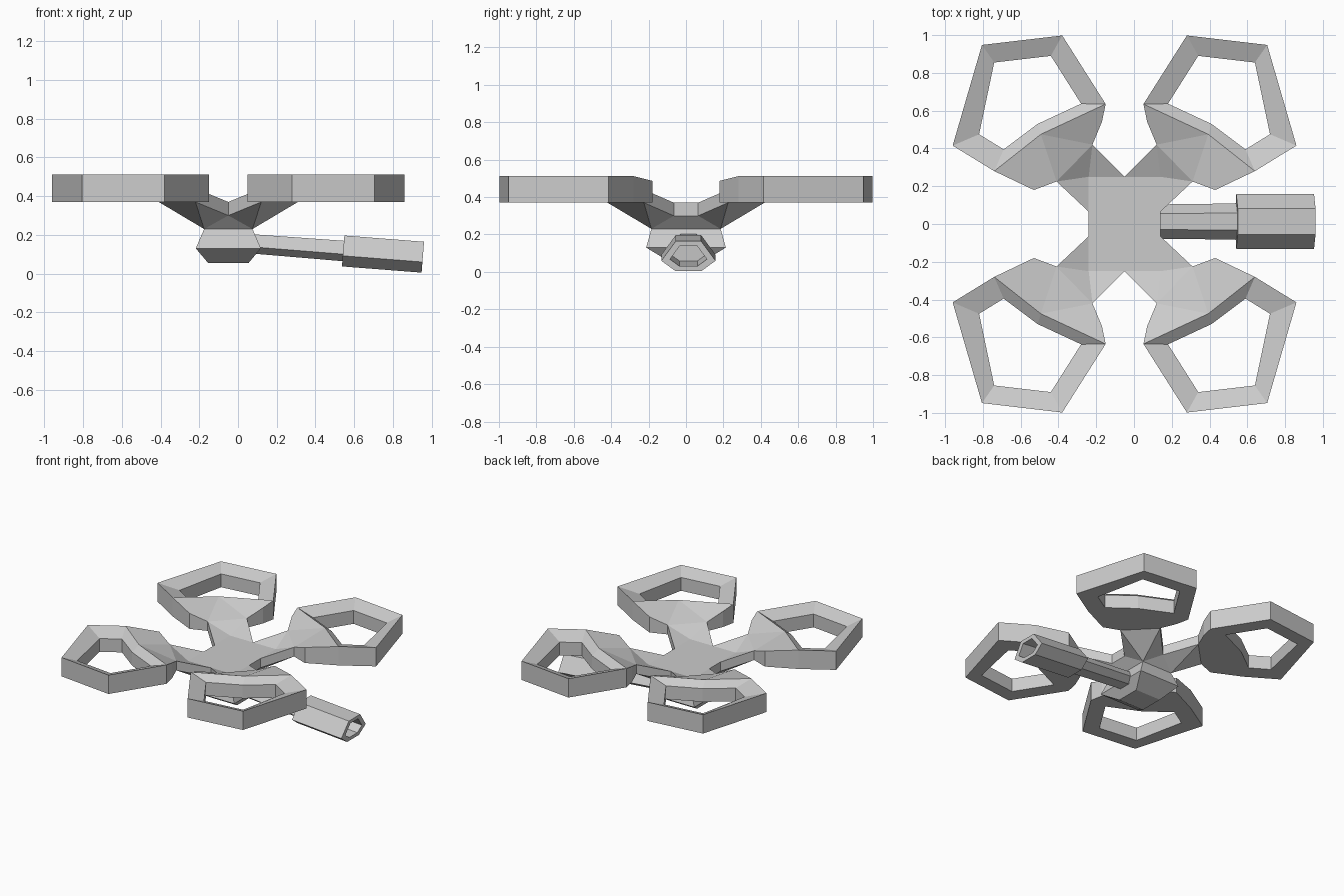
import bpy, bmesh
from math import atan
from mathutils import Vector

if "Cube" in bpy.data.objects:
    bpy.data.objects.remove(bpy.data.objects["Cube"])

CX = -0.05                       # centre of the airframe in x


def new_object(name, bm, location):
    bmesh.ops.recalc_face_normals(bm, faces=bm.faces[:])
    mesh = bpy.data.meshes.new(name)
    bm.to_mesh(mesh)
    bm.free()
    ob = bpy.data.objects.new(name, mesh)
    ob.location = location
    bpy.context.collection.objects.link(ob)
    return ob


def loft(bm, loops, cap_start=True, cap_end=True):
    rings = [[bm.verts.new(p) for p in loop] for loop in loops]
    n = len(rings[0])
    for a, b in zip(rings, rings[1:]):
        for i in range(n):
            j = (i + 1) % n
            bm.faces.new((a[i], a[j], b[j], b[i]))
    if cap_start:
        bm.faces.new(rings[0])
    if cap_end:
        bm.faces.new(rings[-1])


# One quarter of the airframe: rotor guard, pad, arm and deck, mirrored twice
TOP, LIP, LOW = 0.512, 0.47, 0.37
plan = {'A': (.10, .635), 'B': (.33, .998), 'C': (.755, .948), 'D': (.91, .415),
        'E': (.69, .28), 'F': (.443, .475),
        'H': (.12, .54), 'I': (.17, .42), 'J': (.36, .225), 'G': (.48, .18)}
inner = {'A': (.23, .637), 'B': (.39, .89), 'C': (.69, .855), 'D': (.77, .475),
         'E': (.64, .395), 'F': (.46, .53)}
heights = {'H': .487, 'I': .44, 'J': .44, 'G': .487}

bm = bmesh.new()
t = {k: bm.verts.new((*p, heights.get(k, TOP))) for k, p in plan.items()}
b = {k: bm.verts.new((*p, LOW)) for k, p in plan.items()}
lip = {k: bm.verts.new((*p, LIP)) for k, p in inner.items()}
low = {k: bm.verts.new((*p, LOW)) for k, p in inner.items()}

# Guard ring: sloped rim, inner wall, underside
for p, q in zip('ABCDEF', 'BCDEFA'):
    bm.faces.new((t[p], t[q], lip[q], lip[p]))
    bm.faces.new((lip[p], lip[q], low[q], low[p]))
    bm.faces.new((low[p], low[q], b[q], b[p]))
# Outer walls of ring and pad
for p, q in ('AB', 'BC', 'CD', 'DE', 'EG', 'GJ', 'IH', 'HA'):
    bm.faces.new((t[p], t[q], b[q], b[p]))
# Pad top and underside
for f in ('AHIF', 'FIJ', 'FJGE'):
    bm.faces.new([t[k] for k in f])
bm.faces.new([b[k] for k in 'AHIJGEF'])

# Deck and arm
pts = {'o': (0, 0, .37), 'm': (.19, 0, .37), 'n2': (.19, .065, .37), 'k': (.19, .25, .37),
       'n1': (0, .25, .37), 'mb': (.19, 0, .30), 'n2b': (.19, .065, .30),
       'n1b': (0, .25, .30), 'p': (.125, .185, .23), 'px': (.125, 0, .23), 'py': (0, .185, .23)}
v = {k: bm.verts.new(p) for k, p in pts.items()}
v.update(e1=t['I'], e2=t['J'], e1b=b['I'], e2b=b['J'])
for f in ('o m n2 k n1', 'n1 k e1', 'k e2 e1', 'k n2 e2', 'n1 e1 e1b n1b', 'n2 n2b e2b e2',
          'm mb n2b n2', 'n1b e1b p', 'p e1b e2b', 'p e2b n2b', 'mb px p n2b', 'n1b p py'):
    bm.faces.new([v[k] for k in f.split()])

frame = new_object('rotor_frame', bm, (CX, 0, 0))
mir = frame.modifiers.new('mirror', 'MIRROR')
mir.use_axis = (True, True, False)
mir.merge_threshold = 0.0005

# Turret block under the deck
bm = bmesh.new()
loft(bm, [[(x * sx, y * sy, z) for sx, sy in ((1, 1), (-1, 1), (-1, -1), (1, -1))]
          for x, y, z in ((.125, .185, .23), (.168, .213, .13), (.105, .09, .055))],
     cap_start=False)
new_object('turret', bm, (CX, 0, 0))

# Barrel with thicker hollow muzzle, tilted slightly down
section = [(.068, .08), (-.068, .08), (-.145, -.025), (-.07, -.08), (.07, -.08), (.145, -.025)]
stations = [(.05, .62), (.545, .66), (.545, 1), (.958, 1), (.958, .68), (.60, .68)]
bm = bmesh.new()
loft(bm, [[(x, y * s, z * s) for y, z in section] for x, s in stations])
gun = new_object('barrel', bm, (0, .013, .159))
gun.rotation_euler = (0, atan(.078), 0)
